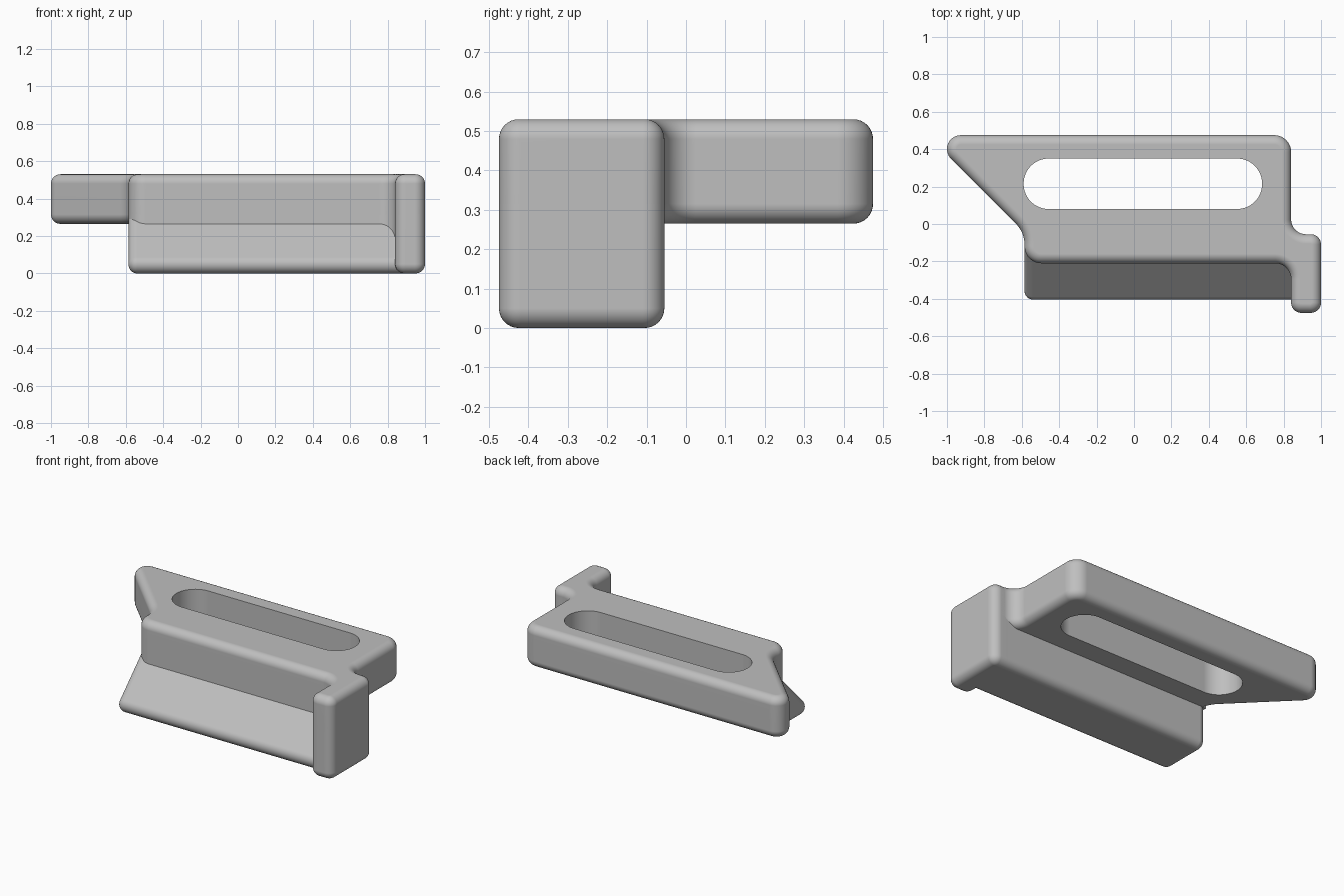
import bpy, bmesh, math
from mathutils import Vector

cube = bpy.data.objects.get("Cube")
if cube:
    bpy.data.objects.remove(cube, do_unlink=True)

grey = bpy.data.materials.new("light grey")
grey.use_nodes = True
COLOUR = (0.52, 0.52, 0.52, 1)
grey.diffuse_color = COLOUR
grey.node_tree.nodes["Principled BSDF"].inputs["Base Color"].default_value = COLOUR


def outline(corners, steps=10):
    """Round each (x, y, radius) corner of a counter-clockwise polygon."""
    pts = []
    count = len(corners)
    for i, (x, y, r) in enumerate(corners):
        p = Vector((x, y))
        if r == 0:
            pts.append(p)
            continue
        d1 = (Vector(corners[i - 1][:2]) - p).normalized()
        d2 = (Vector(corners[(i + 1) % count][:2]) - p).normalized()
        half = d1.angle(d2) / 2
        centre = p + (d1 + d2).normalized() * r / math.sin(half)
        t = r / math.tan(half)
        v1, v2 = p + d1 * t - centre, p + d2 * t - centre
        start = math.atan2(v1.y, v1.x)
        sweep = math.remainder(math.atan2(v2.y, v2.x) - start, math.tau)
        for k in range(steps + 1):
            a = start + sweep * k / steps
            pts.append(centre + Vector((math.cos(a), math.sin(a))) * r)
    return pts


def inset(pts, d):
    """Offset a counter-clockwise outline inwards."""
    result = []
    for i, p in enumerate(pts):
        e1 = (p - pts[i - 1]).normalized()
        e2 = (pts[(i + 1) % len(pts)] - p).normalized()
        n1, n2 = Vector((-e1.y, e1.x)), Vector((-e2.y, e2.x))
        result.append(p + (n1 + n2) * d / (1 + n1.dot(n2)))
    return result


def prism(name, pts, low, high, r_low=0, r_high=0, along_x=False, steps=8):
    """Extrude an outline, with rounded rims at either end."""
    def rim(r):
        if r == 0:
            return [(0, 0)]
        angles = [math.pi / 2 * k / steps for k in range(steps + 1)]
        return [(r * (1 - math.sin(a)), r * (1 - math.cos(a))) for a in angles]

    levels = [(d, low + h) for d, h in rim(r_low)]
    levels += [(d, high - h) for d, h in reversed(rim(r_high))]
    bm = bmesh.new()
    rings = []
    for d, h in levels:
        rings.append([bm.verts.new((h, p.x, p.y) if along_x else (p.x, p.y, h))
                      for p in inset(pts, d)])
    for a, b in zip(rings, rings[1:]):
        for i in range(len(a)):
            bm.faces.new((a[i - 1], a[i], b[i], b[i - 1]))
    bm.faces.new(rings[0][::-1])
    bm.faces.new(rings[-1])
    bmesh.ops.recalc_face_normals(bm, faces=bm.faces)
    mesh = bpy.data.meshes.new(name)
    bm.to_mesh(mesh)
    bm.free()
    mesh.materials.append(grey)
    obj = bpy.data.objects.new(name, mesh)
    bpy.context.collection.objects.link(obj)
    return obj


def activate(obj):
    bpy.ops.object.select_all(action='DESELECT')
    obj.select_set(True)
    bpy.context.view_layer.objects.active = obj


EDGE = 0.05
CORNER = 0.055
LEFT, INNER, RIGHT = -0.585, 0.84, 1.0
FRONT, WALL, BACK = -0.475, -0.21, -0.055
BASE, TOP = 0.265, 0.53

# Flat upper plate with its pointed end and the top of the end block
plate = prism("top_plate", outline([
    (-1.105, 0.475, 0.074), (LEFT, -0.045, 0.16), (LEFT, WALL, 0.09),
    (INNER, WALL, 0.085), (INNER, FRONT, CORNER), (RIGHT, FRONT, CORNER),
    (RIGHT, BACK, CORNER), (INNER, BACK, 0.08), (INNER, 0.475, 0.09),
]), BASE, TOP, EDGE, EDGE)

# Long round-ended slot through the plate
cutter = prism("slot_cutter", outline([
    (-0.59, 0.08, 0.134), (0.685, 0.08, 0.134),
    (0.685, 0.35, 0.134), (-0.59, 0.35, 0.134),
], 16), 0.1, 0.7)
cutter.hide_render = True
activate(plate)
cut = plate.modifiers.new("slot", 'BOOLEAN')
cut.operation = 'DIFFERENCE'
cut.solver = 'EXACT'
cut.object = cutter
bpy.ops.object.modifier_apply(modifier=cut.name)
bpy.data.objects.remove(cutter, do_unlink=True)

# End block reaching the ground
block = prism("end_block", outline([
    (INNER, FRONT, CORNER), (RIGHT, FRONT, CORNER),
    (RIGHT, BACK, CORNER), (INNER, BACK, CORNER),
]), 0, TOP, EDGE, EDGE)

# Sloping wedge under the front of the plate
wedge = prism("sloping_wedge", outline([
    (FRONT, 0, 0.05), (BACK, 0, 0.05), (BACK, 0.42, 0),
]), LEFT, 0.92, 0.045, 0, along_x=True)

# Upright front wall, and the fillet that runs down to the slope
parts = [plate, block, wedge]
for name, left, radius, bottom in (("front_wall", LEFT, 0.09, BASE),
                                   ("corner_fillet", 0.5, 0, 0.12)):
    parts.append(prism(name, outline([
        (left, BACK, 0), (left, WALL, radius), (INNER, WALL, 0.085),
        (INNER, -0.35, 0), (0.9, -0.35, 0), (0.9, BACK, 0),
    ]), bottom, 0.45))

for obj in parts:
    activate(obj)
    bpy.ops.object.shade_smooth_by_angle(angle=math.radians(30))
    weighted = obj.modifiers.new("even_shading", 'WEIGHTED_NORMAL')
    weighted.keep_sharp = True
